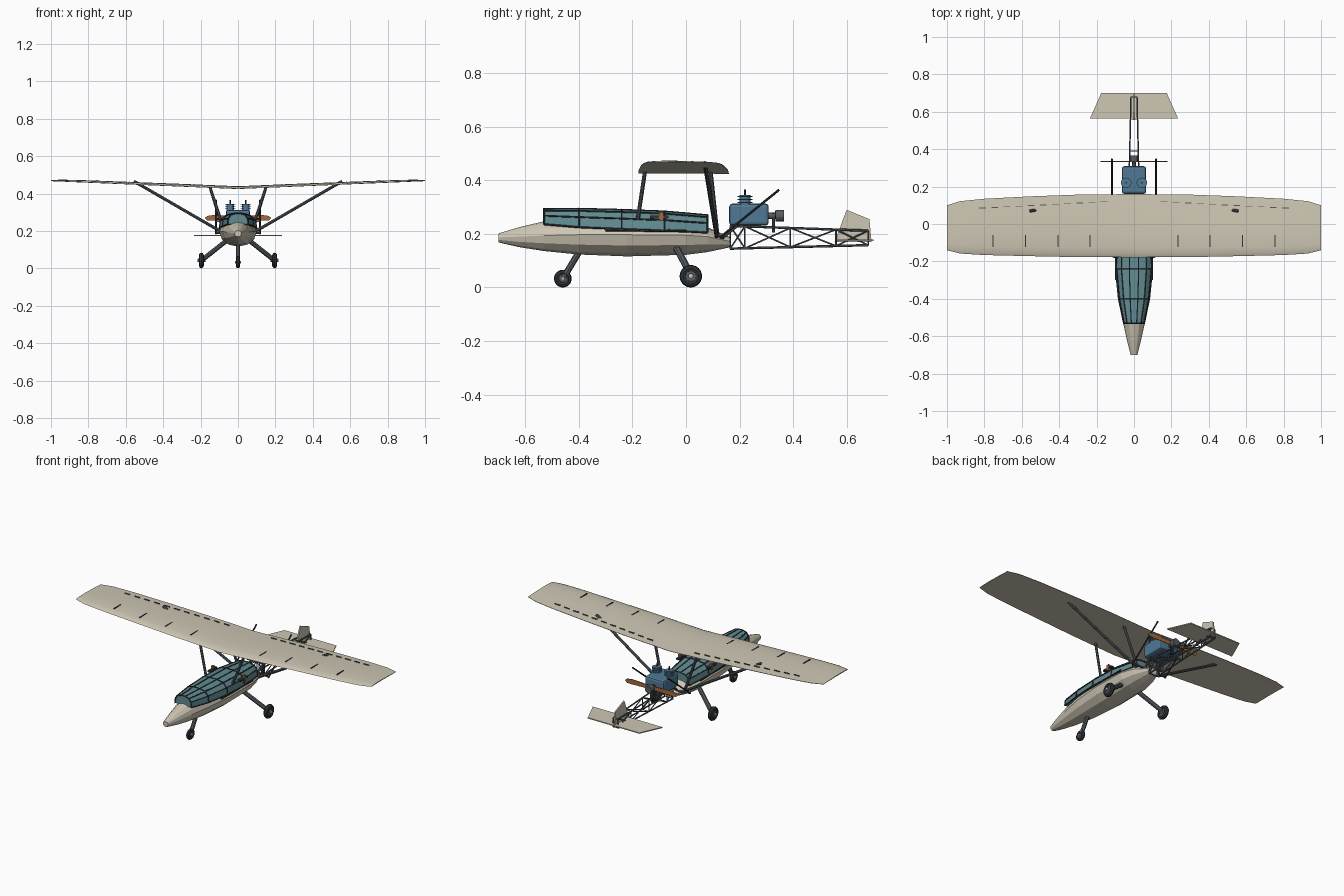
import bpy, bmesh, math
from mathutils import Vector, Matrix

if "Cube" in bpy.data.objects:
    bpy.data.objects.remove(bpy.data.objects["Cube"])

def mat(name, c):
    m = bpy.data.materials.new(name)
    m.diffuse_color = (*c, 1)
    m.use_nodes = True
    m.node_tree.nodes["Principled BSDF"].inputs["Base Color"].default_value = m.diffuse_color
    return m

CREAM = mat("cream", (0.62, 0.57, 0.46))
TEAL = mat("teal", (0.12, 0.26, 0.29))
BLUE = mat("blue", (0.08, 0.19, 0.30))
BROWN = mat("brown", (0.36, 0.14, 0.05))
DARK = mat("dark", (0.03, 0.035, 0.04))
STEEL = mat("steel", (0.09, 0.11, 0.12))

def finish(name, bm, m, smooth=False):
    bmesh.ops.recalc_face_normals(bm, faces=bm.faces[:])
    me = bpy.data.meshes.new(name)
    bm.to_mesh(me)
    bm.free()
    ob = bpy.data.objects.new(name, me)
    bpy.context.collection.objects.link(ob)
    me.materials.append(m)
    if smooth:
        bpy.context.view_layer.objects.active = ob
        bpy.ops.object.select_all(action='DESELECT')
        ob.select_set(True)
        bpy.ops.object.shade_smooth_by_angle(angle=math.radians(35))
    return ob

def loft(name, rings, m, smooth=False):
    bm = bmesh.new()
    vs = [[bm.verts.new(p) for p in r] for r in rings]
    n = len(vs[0])
    for a, b in zip(vs, vs[1:]):
        for i in range(n):
            bm.faces.new((a[i], a[(i + 1) % n], b[(i + 1) % n], b[i]))
    bm.faces.new(vs[0])
    bm.faces.new(vs[-1])
    return finish(name, bm, m, smooth)

def tube(name, a, b, r, m=STEEL, n=8, smooth=False):
    a, b = Vector(a), Vector(b)
    d = b - a
    M = Matrix.Translation((a + b) / 2) @ d.to_track_quat('Z', 'Y').to_matrix().to_4x4()
    bm = bmesh.new()
    bmesh.ops.create_cone(bm, cap_ends=True, segments=n, radius1=r, radius2=r, depth=d.length, matrix=M)
    return finish(name, bm, m, smooth)

def box(name, c, s, m, bevel=0):
    bm = bmesh.new()
    bmesh.ops.create_cube(bm, size=1, matrix=Matrix.Translation(c) @ Matrix.Diagonal((*s, 1)))
    if bevel:
        bmesh.ops.bevel(bm, geom=bm.edges[:], offset=bevel, segments=2, affect='EDGES', profile=0.5)
    return finish(name, bm, m)

def plate(name, pts, thick):
    bm = bmesh.new()
    f = bm.faces.new([bm.verts.new(p) for p in pts])
    f.normal_update()
    off = f.normal * thick
    for v in f.verts:
        v.co -= off / 2
    g = bmesh.ops.extrude_face_region(bm, geom=[f])
    bmesh.ops.translate(bm, verts=[v for v in g['geom'] if isinstance(v, bmesh.types.BMVert)], vec=off)
    return finish(name, bm, CREAM)

def wheel(name, c, R, r):
    # tyre, hub disc and axle
    bpy.ops.mesh.primitive_torus_add(major_radius=R - r, minor_radius=r, major_segments=24,
                                     minor_segments=8, location=c, rotation=(0, math.pi / 2, 0))
    o = bpy.context.object
    o.name = name + "_tyre"
    o.data.materials.append(DARK)
    bpy.ops.object.shade_smooth_by_angle()
    x = Vector((1, 0, 0))
    tube(name + "_rim", Vector(c) - x * r * .6, Vector(c) + x * r * .6, R - 1.6 * r, STEEL, 16)
    tube(name + "_axle", Vector(c) - x * r * 1.5, Vector(c) + x * r * 1.5, R * .2, CREAM, 8)

# fuselage hull: y, half width, bottom, widest height, top
hull = [(-.70, .018, .168, .187, .202), (-.62, .038, .15, .19, .226), (-.53, .058, .136, .194, .247),
        (-.40, .083, .123, .197, .25), (-.22, .10, .116, .197, .25), (0, .098, .122, .195, .235),
        (.08, .078, .132, .19, .225), (.165, .04, .15, .172, .188)]
rings = []
for y, w, b, c, t in hull:
    ring = []
    for i in range(12):
        a = math.tau * i / 12
        s = math.sin(a)
        ring.append((w * math.cos(a), y, c + s * ((t - c) if s > 0 else (c - b))))
    rings.append(ring)
loft("fuselage", rings, CREAM)

# glazed canopy with frame bars
can = [(-.53, .056, .236, .294), (-.40, .083, .225, .294), (-.24, .099, .218, .29),
       (-.08, .10, .212, .284), (.08, .078, .205, .27)]
prof = [(-1, 0), (-.93, .55), (-.68, .88), (-.25, 1), (.25, 1), (.68, .88), (.93, .55), (1, 0)]
cr = [[(u * w, y, b + v * (t - b)) for u, v in prof] for y, w, b, t in can]
loft("canopy", cr, TEAL)
for i, ring in enumerate(cr):
    for p, q in zip(ring, ring[1:]):
        tube("canopy_hoop", p, q, .004, DARK, 6)
    if i:
        for j in range(8):
            tube("canopy_rail", cr[i - 1][j], ring[j], .0035, DARK, 6)

# wing with dihedral: x, leading y, trailing y, thickness
def wing_z(x):
    return .43 + .042 * abs(x)

half = [(0, -.178, .16, .014), (.3, -.177, .157, .014), (.55, -.172, .148, .013),
        (.8, -.166, .135, .012), (.93, -.158, .122, .010), (1, -.14, .10, .006)]
secs = [(-x, a, b, t) for x, a, b, t in half[:0:-1]] + half
wr = []
for x, a, b, t in secs:
    top = [(0, 0), (.04, .5), (.15, .85), (.35, 1), (.65, .75), (1, .1)]
    wr.append([(x, a + (b - a) * u, wing_z(x) - .005 + t * v) for u, v in top]
              + [(x, b, wing_z(x) - .006), (x, a + .5 * (b - a), wing_z(x) - .004)])
loft("wing", wr, CREAM, True)

for s in (-1, 1):
    # wing rib strips and hinge-line dashes
    for x in (.235, .406, .58, .754):
        box("rib_strip", (s * x, -.09, wing_z(x) + .007), (.006, .065, .006), DARK)
    for i in range(11):
        x = .16 + i * .065
        y = .12 - .035 * (x - .14) / .68
        box("hinge_dash", (s * x, y, wing_z(x) + .001), (.036, .004, .008), STEEL)
    # wing struts
    tube("main_strut", (s * .08, .115, .19), (s * .556, .07, wing_z(.556) + .012), .008)
    tube("front_cabane", (s * .09, -.18, .255), (s * .15, -.153, .434), .008)
    tube("rear_cabane", (s * .075, .118, .19), (s * .15, .092, .434), .008)
    # exhaust rods beside the engine
    tube("exhaust_rod", (s * .118, .125, .185), (s * .118, .348, .365), .0045, DARK)
    tube("exhaust_link", (s * .118, .13, .19), (s * .03, .14, .185), .006)
    # side rail and cockpit fittings
    tube("side_rail", (s * .097, -.30, .214), (s * .097, 0, .212), .005, DARK)
    box("side_fitting", (s * .102, -.10, .263), (.02, .07, .01), DARK)
    box("side_handle", (s * .106, -.092, .265), (.016, .016, .035), BROWN)
    # main landing gear
    tube("main_leg", (s * .04, -.045, .165), (s * .185, .017, .05), .013)
    tube("main_fork", (s * .175, .018, .045), (s * .21, .018, .045), .010)
    wheel("main_wheel", (s * .196, .018, .042), .042, .013)
    # engine cylinders with fins and plugs
    tube("cylinder", (s * .042, .22, .30), (s * .042, .22, .345), .021, BLUE, 14)
    for k in range(3):
        z = .316 + k * .011
        tube("cooling_fin", (s * .042, .22, z), (s * .042, .22, z + .004), .028, BLUE, 14)
    tube("spark_plug", (s * .042, .22, .343), (s * .042, .22, .366), .004, DARK)
    # engine mounts
    tube("engine_mount", (s * .035, .14, .19), (s * .045, .20, .24), .007)

# engine block
box("engine_block", (0, .235, .272), (.13, .148, .082), BLUE, .012)

# nose gear
tube("nose_leg", (0, -.395, .14), (0, -.455, .04), .012)
wheel("nose_wheel", (0, -.46, .033), .033, .011)

# propeller and hub
tube("prop_shaft", (0, .30, .268), (0, .34, .268), .012, STEEL, 12)
tube("prop_hub", (0, .335, .268), (0, .366, .268), .022, STEEL, 14)
box("prop_support", (0, .327, .243), (.02, .012, .075), DARK)
outline = [(.0, .011), (.06, .014), (.13, .017), (.165, .012), (.178, 0), (.165, -.012), (.13, -.013), (.06, -.011), (0, -.011)]
for s in (-1, 1):
    blade = plate("propeller_blade", [(s * x, .334, .268 + s * .0 + z) for x, z in outline], .004)
    blade.data.materials[0] = BROWN

# lattice tail boom
def corner(y, sx, sz):
    t = (y - .165) / .515
    return Vector((sx * (.028 - .012 * t), y, (.23 - .018 * t) if sz > 0 else (.145 + .013 * t)))

stations = [.165, .22, .39, .56, .68]
for sx in (-1, 1):
    for sz in (-1, 1):
        tube("boom_longeron", corner(.165, sx, sz), corner(.68, sx, sz), .0045, STEEL, 6)
    for a, b in zip(stations, stations[1:]):
        for sz in (-1, 1):
            tube("boom_diagonal", corner(a, sx, sz), corner(b, sx, -sz), .003, STEEL, 6)
    for y in stations:
        tube("boom_upright", corner(y, sx, -1), corner(y, sx, 1), .003, STEEL, 6)
for y in stations:
    for sz in (-1, 1):
        tube("boom_crossbar", corner(y, -1, sz), corner(y, 1, sz), .003, STEEL, 6)

# tail surfaces
plate("tailplane", [(-.235, .565, .176), (.235, .565, .176), (.175, .70, .176), (-.175, .70, .176)], .006)
plate("tail_fin", [(0, .555, .17), (0, .60, .29), (0, .685, .255), (0, .693, .17)], .008)
